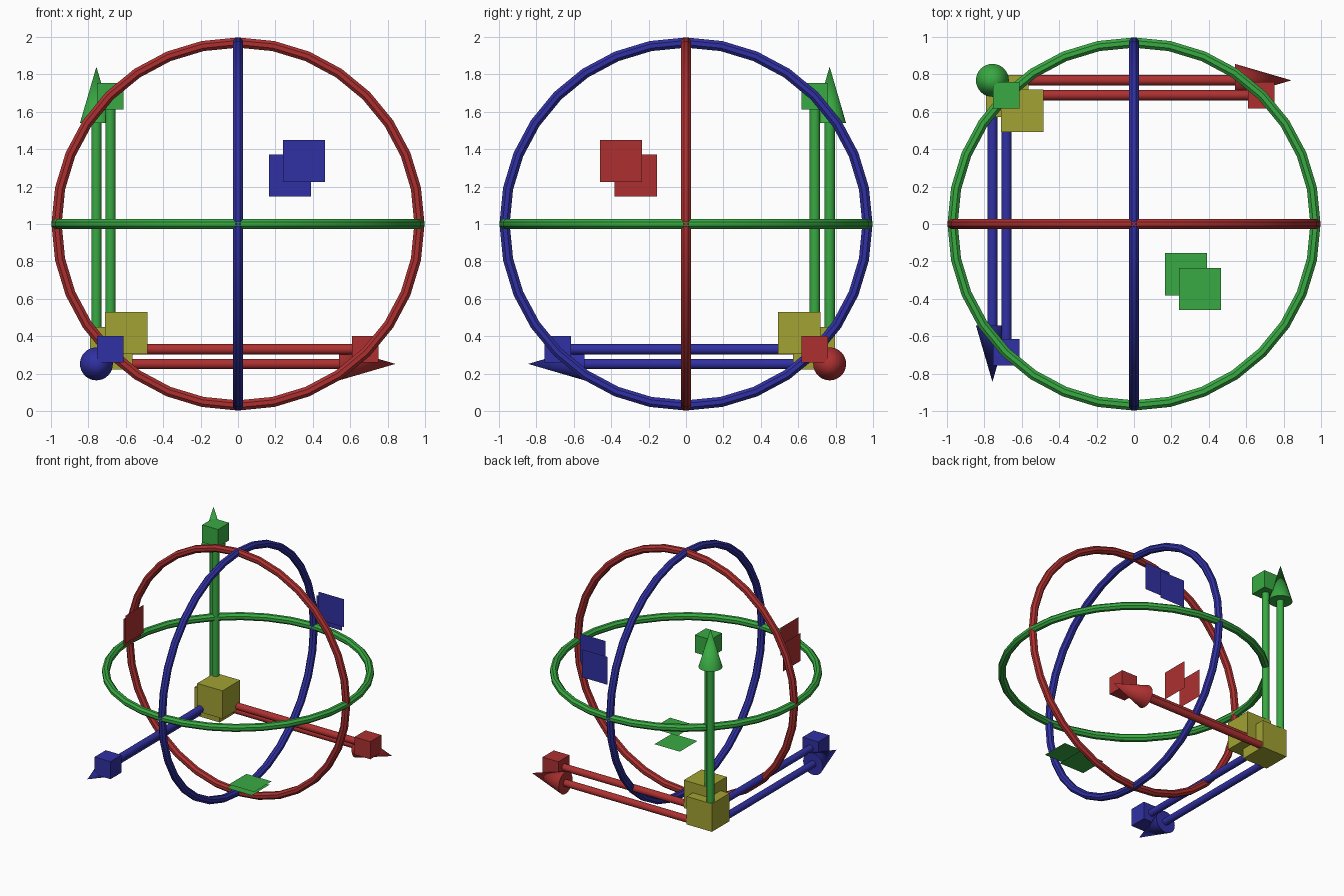
import bpy
import bmesh
import math
from mathutils import Matrix, Vector

if "Cube" in bpy.data.objects:
    bpy.data.objects.remove(bpy.data.objects["Cube"], do_unlink=True)


def material(name, rgb):
    mat = bpy.data.materials.new(name)
    mat.use_nodes = True
    mat.diffuse_color = (*rgb, 1)
    mat.node_tree.nodes["Principled BSDF"].inputs["Base Color"].default_value = (*rgb, 1)
    return mat


RED = material("red", (0.42, 0.03, 0.03))
GREEN = material("green", (0.04, 0.40, 0.055))
BLUE = material("blue", (0.03, 0.03, 0.37))
YELLOW = material("yellow", (0.36, 0.36, 0.033))


def finish(bm, name, mat, smooth=False):
    mesh = bpy.data.meshes.new(name)
    bmesh.ops.recalc_face_normals(bm, faces=bm.faces)
    bm.to_mesh(mesh)
    bm.free()
    mesh.materials.append(mat)
    obj = bpy.data.objects.new(name, mesh)
    bpy.context.collection.objects.link(obj)
    if smooth:
        bpy.ops.object.select_all(action="DESELECT")
        obj.select_set(True)
        bpy.context.view_layer.objects.active = obj
        bpy.ops.object.shade_smooth_by_angle(angle=math.radians(30))
    return obj


def turn(direction):
    return Vector((0, 0, 1)).rotation_difference(direction).to_matrix().to_4x4()


def rod(name, mat, start, direction, length, r1, r2):
    """Cylinder or cone running from start along direction."""
    bm = bmesh.new()
    place = Matrix.Translation(start + direction * length / 2) @ turn(direction)
    bmesh.ops.create_cone(bm, cap_ends=True, segments=32, radius1=r1, radius2=r2,
                          depth=length, matrix=place)
    finish(bm, name, mat, True)


def box(name, mat, center, size):
    bm = bmesh.new()
    bmesh.ops.create_cube(bm, size=size, matrix=Matrix.Translation(center))
    finish(bm, name, mat)


def plate(name, mat, center, direction, size):
    bm = bmesh.new()
    bmesh.ops.create_grid(bm, x_segments=1, y_segments=1, size=size / 2,
                          matrix=Matrix.Translation(center) @ turn(direction))
    finish(bm, name, mat)


def ring(name, mat, direction, radius=0.97, tube=0.0295):
    """Eight-sided tube swept round a circle."""
    bm = bmesh.new()
    profile = []
    for i in range(8):
        a = math.tau * (i + 0.5) / 8
        profile.append(bm.verts.new((radius + tube * math.cos(a), 0, tube * math.sin(a))))
    edges = [bm.edges.new((profile[i], profile[(i + 1) % 8])) for i in range(8)]
    bmesh.ops.spin(bm, geom=profile + edges, cent=(0, 0, 0), axis=(0, 0, 1),
                   angle=math.tau, steps=32, use_duplicate=False)
    bmesh.ops.remove_doubles(bm, verts=bm.verts, dist=0.0005)
    bmesh.ops.transform(bm, verts=bm.verts,
                        matrix=Matrix.Translation((0, 0, 1)) @ turn(direction))
    finish(bm, name, mat, True)


# Three axes: name, colour, direction, reach of the axis
AXES = [
    ("side", RED, Vector((1, 0, 0)), 1.362),
    ("front", BLUE, Vector((0, -1, 0)), 1.375),
    ("up", GREEN, Vector((0, 0, 1)), 1.352),
]
MOVE = Vector((-0.757, 0.768, 0.252))
SCALE = Vector((-0.682, 0.689, 0.33))
SHAFT = 0.0275

for name, mat, d, reach in AXES:
    # Arrow with a cone tip
    cone_start = MOVE + d * (reach - 0.065)
    rod(name + "_arrow_shaft", mat, MOVE, d, reach - 0.065, SHAFT, SHAFT)
    rod(name + "_arrow_tip", mat, cone_start, d, 0.302, 0.088, 0)
    # Handle with a box tip
    rod(name + "_box_shaft", mat, SCALE, d, reach, SHAFT, SHAFT)
    box(name + "_box_tip", mat, SCALE + d * reach, 0.142)
    # Square plates spanned by the other two axes
    others = Vector((1.035, -1.037, 1.007))
    for i in range(3):
        if d[i]:
            others[i] = 0
    plate(name + "_lower_plate", mat, MOVE + others, d, 0.226)
    plate(name + "_upper_plate", mat, SCALE + others, d, 0.226)
    # Large ring around the axis, coloured by the plane it lies in
    ring_mat = {"side": BLUE, "front": RED, "up": GREEN}[name]
    ring(name + "_ring", ring_mat, d)

# Corner cubes
box("corner_cube", YELLOW, SCALE + Vector((0.005, -0.005, 0.006)), 0.226)
box("inner_corner_cube", YELLOW, Vector((-0.597, 0.606, 0.417)), 0.226)
